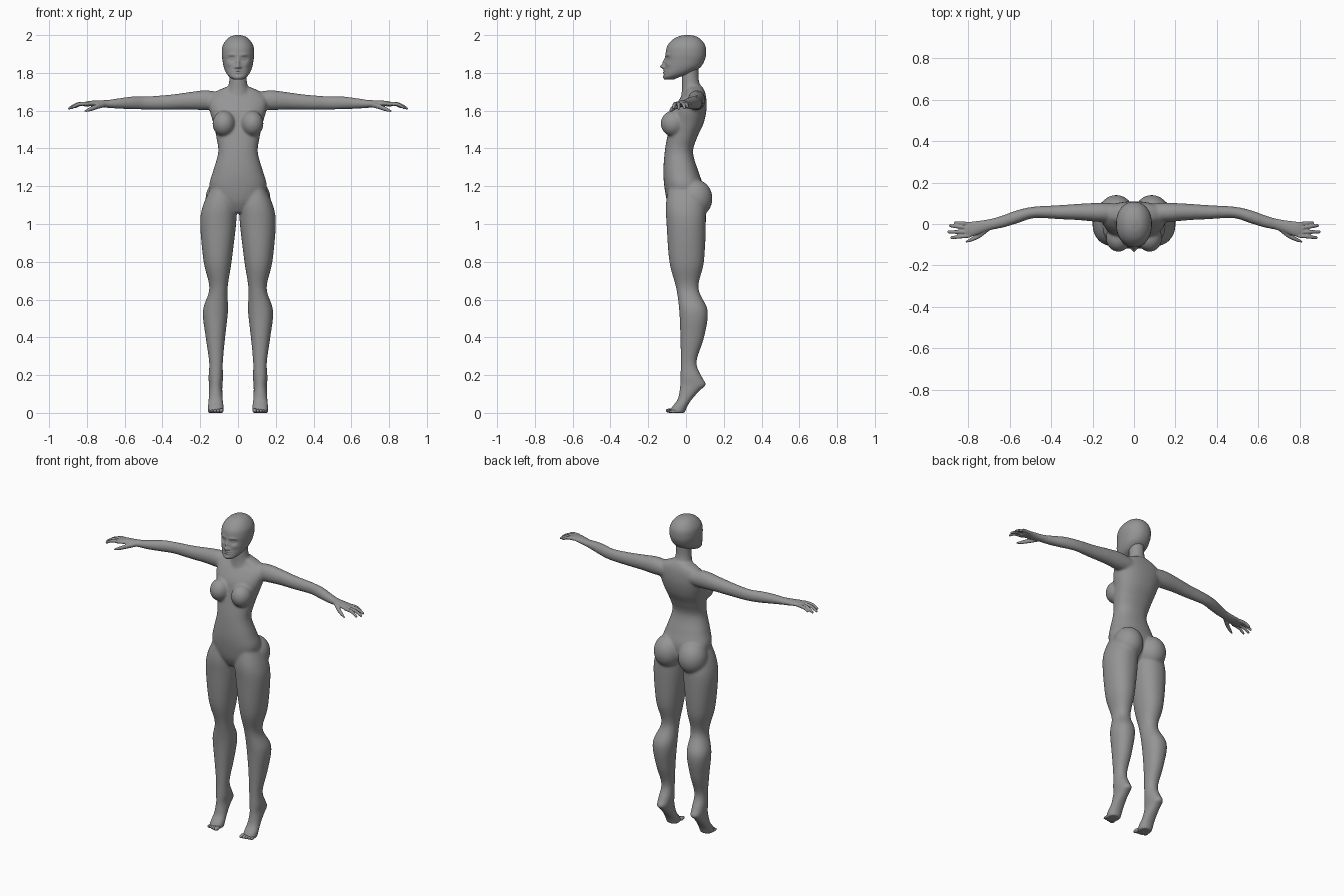
import bpy, bmesh, math
from mathutils import Matrix, Vector

default_cube = bpy.data.objects.get("Cube")
if default_cube:
    bpy.data.objects.remove(default_cube, do_unlink=True)

grey = bpy.data.materials.new("plain grey")
grey.use_nodes = True
colour = (0.3, 0.3, 0.3, 1)
grey.diffuse_color = colour
grey.node_tree.nodes["Principled BSDF"].inputs["Base Color"].default_value = colour


def smooth_stations(stations, steps):
    """Catmull-Rom curve through every column of the stations."""
    result = []
    last = len(stations) - 1
    for i in range(last):
        before, start = stations[max(i - 1, 0)], stations[i]
        end, after = stations[i + 1], stations[min(i + 2, last)]
        for step in range(steps):
            t = step / steps
            result.append([
                b + t * ((c - a) / 2 + t * ((a - 2.5 * b + 2 * c - d / 2)
                                            + t * (1.5 * (b - c) + (d - a) / 2)))
                for a, b, c, d in zip(before, start, end, after)])
    result.append(list(stations[last]))
    return result


def loft(bm, stations, axis="Z", power=1.0, segments=32, steps=6):
    """Skin through rings given as centre x, y, z and two radii."""
    rings = []
    for x, y, z, a, b in smooth_stations(stations, steps):
        a, b = max(a, 0.002), max(b, 0.002)
        ring = []
        for k in range(segments):
            angle = math.tau * k / segments
            c, s = math.cos(angle), math.sin(angle)
            u = a * math.copysign(abs(c) ** power, c)
            v = b * math.copysign(abs(s) ** power, s)
            offset = Vector((u, v, 0)) if axis == "Z" else Vector((0, u, v))
            ring.append(bm.verts.new(Vector((x, y, z)) + offset))
        rings.append(ring)
    faces = [bm.faces.new(rings[0]), bm.faces.new(rings[-1])]
    for low, high in zip(rings, rings[1:]):
        for k in range(segments):
            n = (k + 1) % segments
            faces.append(bm.faces.new((low[k], low[n], high[n], high[k])))
    bmesh.ops.recalc_face_normals(bm, faces=faces)


def ellipsoid(bm, centre, radii):
    matrix = Matrix.Translation(centre) @ Matrix.Diagonal((*radii, 1))
    bmesh.ops.create_uvsphere(bm, u_segments=32, v_segments=20, radius=1, matrix=matrix)


def upright(rows):
    """Turn rows of z, x range, y range into loft stations."""
    return [((x0 + x1) / 2, (y0 + y1) / 2, z, abs(x1 - x0) / 2, (y1 - y0) / 2)
            for z, x0, x1, y0, y1 in rows]


def symmetric(rows):
    return upright([(z, -w, w, y0, y1) for z, w, y0, y1 in rows])


def flip(rows, side):
    return [(side * row[0], *row[1:]) for row in rows]


def finish(bm, name, voxel=0, smoothing=0):
    mesh = bpy.data.meshes.new(name)
    for face in bm.faces:
        face.smooth = True
    bm.to_mesh(mesh)
    bm.free()
    mesh.materials.append(grey)
    part = bpy.data.objects.new(name, mesh)
    bpy.context.collection.objects.link(part)
    if voxel:
        remesh = part.modifiers.new("blend", "REMESH")
        remesh.mode = "VOXEL"
        remesh.voxel_size = voxel
        remesh.use_smooth_shade = True
        soften = part.modifiers.new("soften", "SMOOTH")
        soften.factor = 0.5
        soften.iterations = smoothing
    return part


# Torso: height, half width, front, back
torso = [
    (1.06, .03, -.07, .04), (1.12, .12, -.1, .08), (1.2, .152, -.115, .09),
    (1.28, .132, -.12, .065), (1.38, .105, -.113, .037), (1.46, .115, -.1, .06),
    (1.53, .13, -.085, .092), (1.6, .15, -.07, .108), (1.66, .155, -.035, .108),
    (1.7, .12, -.005, .1), (1.73, .05, -.005, .085)]
neck = [
    (1.65, .09, -.03, .1), (1.71, .058, -.022, .084),
    (1.77, .046, -.022, .067), (1.86, .045, -.02, .07)]

# Leg down to the raised heel and ball: height, inner, outer, front, back
leg = [
    (1.2, .03, .14, -.09, .07), (1.1, .008, .185, -.107, .1),
    (1, .01, .2, -.103, .105), (.8, .034, .182, -.088, .095),
    (.66, .055, .152, -.052, .066), (.54, .053, .186, -.036, .115),
    (.4, .068, .171, -.03, .096), (.27, .08, .153, -.028, .056),
    (.19, .079, .156, -.03, .085), (.15, .082, .154, -.031, .106),
    (.12, .083, .154, -.034, .075), (.07, .08, .156, -.045, .03),
    (.03, .076, .16, -.075, .005), (0, .078, .158, -.088, -.006)]

# Arm running sideways: centre x, y, z, depth radius, height radius
arm = [
    (.08, .055, 1.65, .045, .045), (.17, .056, 1.655, .046, .053),
    (.26, .058, 1.652, .04, .046), (.36, .057, 1.645, .034, .04),
    (.48, .056, 1.641, .028, .035), (.56, .036, 1.641, .032, .034),
    (.63, .013, 1.638, .03, .028), (.7, -.005, 1.635, .026, .02),
    (.72, -.01, 1.635, .026, .019)]
palm = [
    (.67, .003, 1.636, .026, .021), (.72, -.01, 1.636, .029, .019),
    (.77, -.022, 1.638, .035, .015), (.81, -.029, 1.635, .036, .012),
    (.82, -.03, 1.634, .03, .008)]

body = bmesh.new()
loft(body, symmetric(torso), power=0.88)
loft(body, symmetric(neck))
for side in (1, -1):
    loft(body, flip(upright(leg), side), power=0.92)
    loft(body, flip(arm, side), axis="X")
    ellipsoid(body, (side * .075, -.068, 1.532), (.06, .066, .068))
    ellipsoid(body, (side * .086, .05, 1.135), (.086, .09, .1))
finish(body, "body", voxel=0.006, smoothing=14)

# Fingers: base y, tip x, tip y, tip height
fingers = [
    (.001, .868, .006, 1.617), (-.019, .892, -.008, 1.612),
    (-.039, .9, -.038, 1.61), (-.057, .886, -.066, 1.612)]
for side, label in ((1, "left"), (-1, "right")):
    hand = bmesh.new()
    loft(hand, flip(palm, side), axis="X")
    for base, tip_x, tip_y, tip_z in fingers:
        middle = (.8 + tip_x) / 2
        digit = [(.79, base, 1.637, .009, .01),
                 (middle, (base + tip_y) / 2, 1.634, .009, .01),
                 (tip_x - .008, tip_y, tip_z + .004, .008, .008),
                 (tip_x, tip_y, tip_z, .003, .003)]
        loft(hand, flip(digit, side), axis="X", segments=12)
    thumb = [(.7, -.02, 1.634, .014, .014), (.745, -.055, 1.622, .013, .014),
             (.785, -.075, 1.607, .01, .011), (.812, -.086, 1.597, .004, .005)]
    loft(hand, flip(thumb, side), axis="X", segments=12)
    finish(hand, label + "_hand", voxel=0.0035, smoothing=3)

    # Toes, largest on the inner side
    toes = bmesh.new()
    for n in range(5):
        size = .012 - .0011 * n
        ellipsoid(toes, (side * (.089 + .0155 * n), -.083 + .004 * n, size),
                  (size, .024, size))
    finish(toes, label + "_toes")

# Head: height, half width, front, back
head_rows = [
    (1.764, .022, -.112, -.065), (1.778, .045, -.118, -.03), (1.8, .063, -.116, .03),
    (1.83, .075, -.112, .076), (1.865, .082, -.11, .098), (1.9, .086, -.108, .106),
    (1.94, .082, -.1, .103), (1.972, .064, -.076, .084),
    (1.992, .04, -.042, .056), (2, .012, -.008, .024)]
head = bmesh.new()
loft(head, symmetric(head_rows), power=0.92, segments=96, steps=9)

# Face relief: x, z, push forwards, width, height
relief = [
    (0, 1.832, .022, .011, .011), (0, 1.855, .013, .008, .02),
    (.014, 1.829, .007, .007, .006), (.034, 1.874, -.013, .017, .011),
    (.033, 1.874, .009, .011, .006), (.034, 1.897, .004, .02, .007),
    (0, 1.812, .006, .02, .005), (0, 1.802, .006, .017, .005),
    (0, 1.807, -.004, .022, .0025), (0, 1.775, .004, .018, .01),
    (.048, 1.845, .004, .015, .014)]
for vert in head.verts:
    if vert.co.y < -.02:
        push = sum(amount * math.exp(-((abs(vert.co.x) - x) / w) ** 2
                                     - ((vert.co.z - z) / h) ** 2)
                   for x, z, amount, w, h in relief)
        vert.co.y -= push
finish(head, "head")
